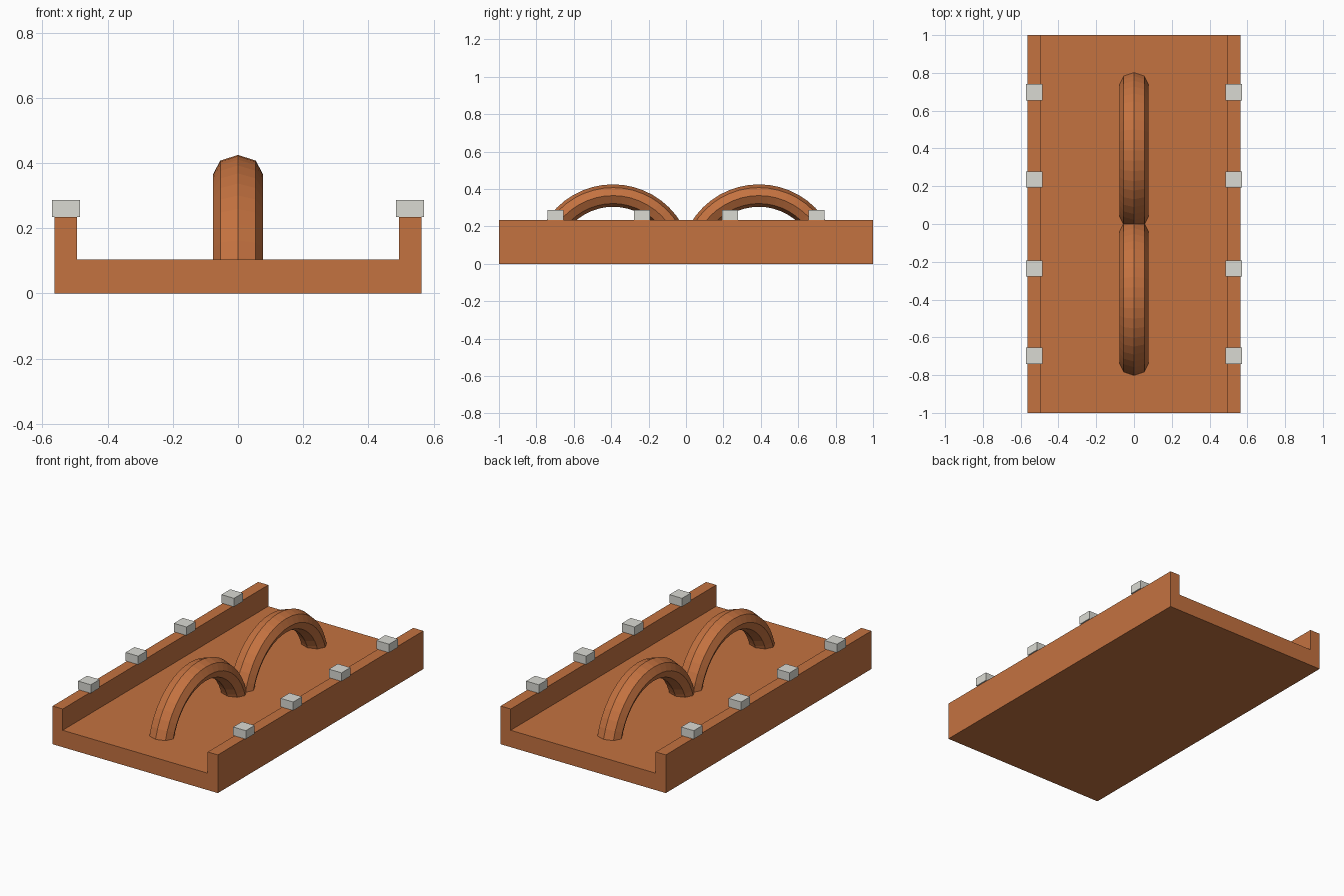
import bpy, bmesh, math

if "Cube" in bpy.data.objects:
    bpy.data.objects.remove(bpy.data.objects["Cube"])


def material(name, rgb):
    m = bpy.data.materials.new(name)
    m.diffuse_color = (*rgb, 1)
    m.use_nodes = True
    m.node_tree.nodes["Principled BSDF"].inputs["Base Color"].default_value = m.diffuse_color
    return m


CLAY = material("terracotta", (0.552, 0.168, 0.051))
STONE = material("pale_grey", (0.70, 0.70, 0.65))


def add_mesh(name, bm, mat):
    bmesh.ops.recalc_face_normals(bm, faces=bm.faces)
    me = bpy.data.meshes.new(name)
    bm.to_mesh(me)
    bm.free()
    me.materials.append(mat)
    ob = bpy.data.objects.new(name, me)
    bpy.context.collection.objects.link(ob)
    return ob


# Channel base: U profile extruded along y
W, IN, FLOOR, TOP = 0.563, 0.494, 0.104, 0.235
profile = [(-W, 0), (W, 0), (W, TOP), (IN, TOP), (IN, FLOOR),
           (-IN, FLOOR), (-IN, TOP), (-W, TOP)]
bm = bmesh.new()
face = bm.faces.new([bm.verts.new((x, -1, z)) for x, z in profile])
ext = bmesh.ops.extrude_face_region(bm, geom=[face], use_keep_orig=True)
bmesh.ops.translate(bm, vec=(0, 2, 0),
                    verts=[g for g in ext["geom"] if isinstance(g, bmesh.types.BMVert)])
add_mesh("channel_base", bm, CLAY)


# Arches: octagonal section swept round a half circle, feet sunk in the floor
def arch(name, cy, major=0.365, rx=0.077, rr=0.06, segs=24, sides=8):
    bm = bmesh.new()
    rings = []
    for i in range(segs + 1):
        a = math.pi * i / segs
        ring = []
        for k in range(sides):
            t = 2 * math.pi * k / sides
            r = major + rr * math.cos(t)
            # lift the end rings slightly so they stay inside the floor
            z = max(r * math.sin(a), 0.02)
            ring.append(bm.verts.new((rx * math.sin(t), cy + r * math.cos(a), z)))
        rings.append(ring)
    for a, b in zip(rings, rings[1:]):
        for k in range(sides):
            n = (k + 1) % sides
            bm.faces.new((a[k], a[n], b[n], b[k]))
    bm.faces.new(rings[0])
    bm.faces.new(rings[-1])
    add_mesh(name, bm, CLAY)


arch("front_arch", -0.39)
arch("back_arch", 0.39)

# Small blocks along the tops of both side walls
for side, sx in (("left", -1), ("right", 1)):
    for i, y in enumerate((-0.697, -0.235, 0.235, 0.697)):
        bm = bmesh.new()
        bmesh.ops.create_cube(bm, size=1)
        bmesh.ops.scale(bm, vec=(0.086, 0.086, 0.052), verts=bm.verts)
        bmesh.ops.translate(bm, vec=(sx * 0.528, y, TOP + 0.026), verts=bm.verts)
        add_mesh(f"{side}_wall_block_{i + 1}", bm, STONE)
